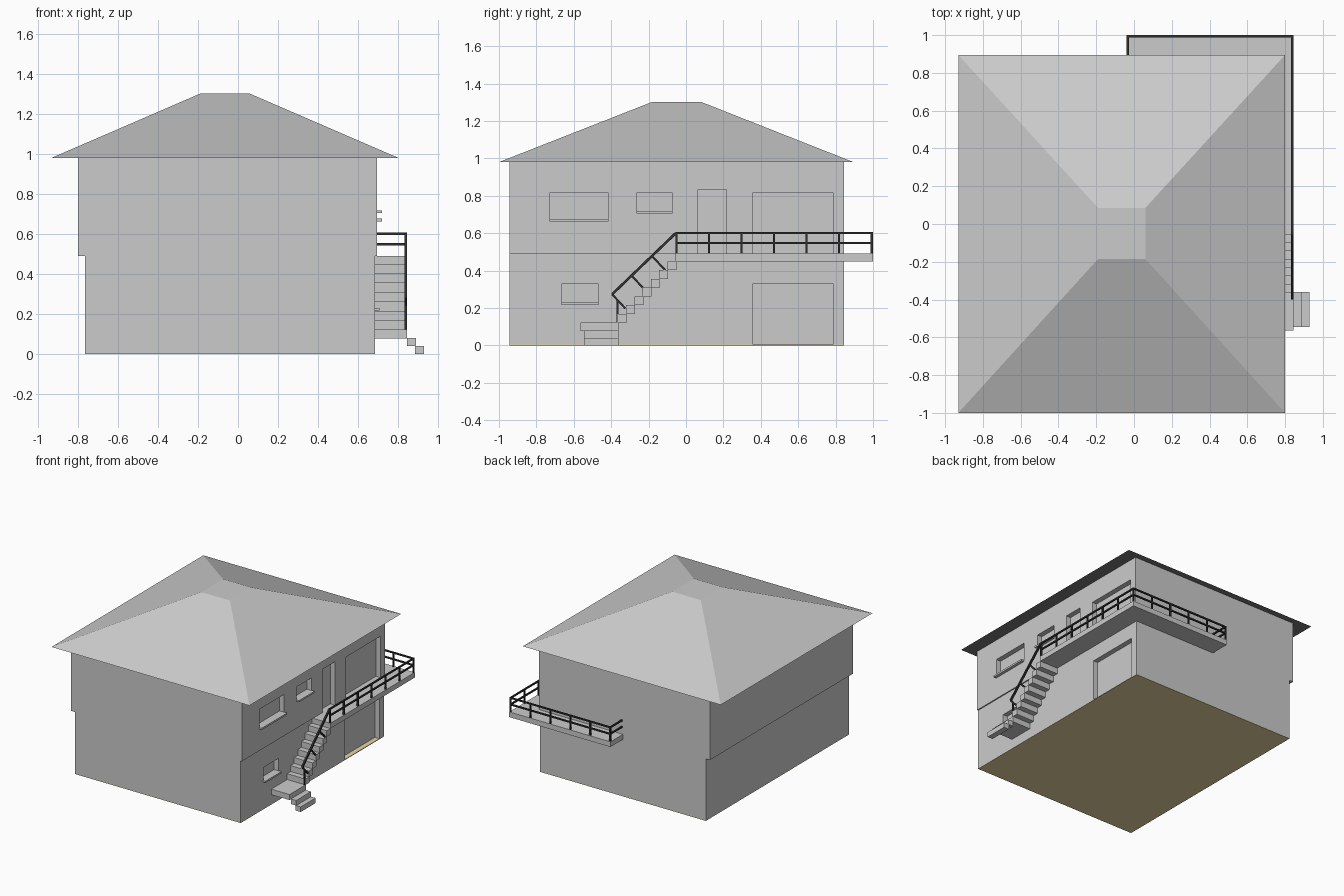
import bpy, bmesh
from mathutils import Vector, Matrix

if "Cube" in bpy.data.objects:
    bpy.data.objects.remove(bpy.data.objects["Cube"])


def material(name, r, g, b):
    m = bpy.data.materials.new(name)
    m.diffuse_color = (r, g, b, 1)
    m.use_nodes = True
    m.node_tree.nodes["Principled BSDF"].inputs["Base Color"].default_value = m.diffuse_color
    return m


GREY = material("light grey", 0.6, 0.6, 0.6)
DARK = material("dark grey", 0.18, 0.18, 0.18)
BLACK = material("railing black", 0.03, 0.03, 0.03)
BEIGE = material("floor beige", 0.78, 0.67, 0.37)


def finish(bm, name, *mats):
    bmesh.ops.recalc_face_normals(bm, faces=bm.faces[:])
    me = bpy.data.meshes.new(name)
    bm.to_mesh(me)
    bm.free()
    for m in mats:
        me.materials.append(m)
    ob = bpy.data.objects.new(name, me)
    bpy.context.collection.objects.link(ob)
    return ob


def add_box(bm, x0, x1, y0, y1, z0, z1):
    mat = Matrix.Translation(((x0 + x1) / 2, (y0 + y1) / 2, (z0 + z1) / 2))
    mat = mat @ Matrix.Diagonal((x1 - x0, y1 - y0, z1 - z0, 1))
    bmesh.ops.create_cube(bm, size=1, matrix=mat)


def boxes(name, mat, *dims):
    bm = bmesh.new()
    for d in dims:
        add_box(bm, *d)
    return finish(bm, name, mat)


def add_bar(bm, a, b, t=0.011):
    """Square bar of thickness t between two points."""
    a, b = Vector(a), Vector(b)
    d = b - a
    rot = d.to_track_quat('Z', 'Y').to_matrix().to_4x4()
    mat = Matrix.Translation((a + b) / 2) @ rot @ Matrix.Diagonal((t, t, d.length, 1))
    bmesh.ops.create_cube(bm, size=1, matrix=mat)


def cut(target, name, dims):
    cutter = boxes(name, GREY, *dims)
    cutter.hide_render = True
    cutter.hide_viewport = True
    mod = target.modifiers.new("openings", 'BOOLEAN')
    mod.operation = 'DIFFERENCE'
    mod.solver = 'EXACT'
    mod.object = cutter


YF, YB = -0.945, 0.845      # front and back wall planes
LOW, UP = 0.685, 0.695      # right wall planes of the two storeys
MID, EAVE = 0.49, 0.98      # storey heights
DEPTH = 0.04                # recess of doors and windows

# storeys and floor slab
boxes("floor_slab", BEIGE, (-0.765, LOW, YF, YB, 0, 0.005))
lower = boxes("lower_walls", GREY, (-0.765, LOW, YF, YB, 0.005, MID))
upper = boxes("upper_walls", GREY, (-0.80, UP, YF, YB, MID, EAVE))

# recessed windows, door and wide openings in the right wall
cut(lower, "lower_cutter", [(LOW - DEPTH, 0.8, -0.663, -0.47, 0.23, 0.33),
                            (LOW - DEPTH, 0.8, 0.358, 0.786, -0.05, 0.33)])
cut(upper, "upper_cutter", [(UP - DEPTH, 0.8, -0.727, -0.417, 0.676, 0.817),
                            (UP - DEPTH, 0.8, -0.262, -0.075, 0.717, 0.817),
                            (UP - DEPTH, 0.8, 0.064, 0.217, 0.45, 0.833),
                            (UP - DEPTH, 0.8, 0.358, 0.786, 0.45, 0.817)])

# window sills
boxes("window_sills", GREY,
      (LOW - DEPTH, LOW + 0.022, -0.666, -0.467, 0.217, 0.23),
      (UP - DEPTH, UP + 0.024, -0.73, -0.414, 0.662, 0.676),
      (UP - DEPTH, UP + 0.024, -0.265, -0.072, 0.704, 0.717))

# hipped roof with a flat top and a dark underside
bm = bmesh.new()
base = [bm.verts.new((x, y, EAVE)) for x, y in ((-0.93, -1), (0.80, -1), (0.80, 0.895), (-0.93, 0.895))]
top = [bm.verts.new((x, y, 1.30)) for x, y in ((-0.19, -0.185), (0.06, -0.185), (0.06, 0.085), (-0.19, 0.085))]
bm.faces.new(top)
bm.faces.new(base[::-1]).material_index = 1
for i in range(4):
    j = (i + 1) % 4
    bm.faces.new((base[i], base[j], top[j], top[i]))
finish(bm, "roof", GREY, DARK)

# L-shaped balcony deck along the right and back walls
Y0, OUT = -0.055, 0.845
bm = bmesh.new()
outline = [(LOW, Y0), (OUT, Y0), (OUT, 1.0), (-0.04, 1.0), (-0.04, YB), (LOW, YB)]
face = bm.faces.new([bm.verts.new((x, y, 0.449)) for x, y in outline])
ext = bmesh.ops.extrude_face_region(bm, geom=[face])["geom"]
bmesh.ops.translate(bm, vec=(0, 0, 0.041), verts=[v for v in ext if isinstance(v, bmesh.types.BMVert)])
finish(bm, "balcony_deck", GREY)

# stairs: seven flight steps, landing and two side steps
run, rise = 0.0443, 0.0467
flight = [(LOW, OUT, -0.365 + i * run, -0.365 + (i + 1) * run + 0.004,
           0.122 + i * rise, 0.122 + (i + 1) * rise) for i in range(7)]
boxes("stair_flight", GREY, *flight)
boxes("stair_landing", GREY, (LOW, OUT, -0.563, -0.36, 0.078, 0.122))
boxes("entry_steps", GREY, (0.845, 0.89, -0.545, -0.36, 0.04, 0.08),
      (0.885, 0.93, -0.545, -0.36, 0, 0.04))

# balcony railing: two rails and evenly spaced posts
RX, RY, RL, RT = 0.838, 0.993, -0.033, 0.60
bm = bmesh.new()
for z in (RT, 0.548):
    add_bar(bm, (RX, Y0, z), (RX, RY + 0.005, z))
    add_bar(bm, (RX, RY, z), (RL - 0.005, RY, z))
    add_bar(bm, (RL, RY, z), (RL, YB, z))
for i in range(7):
    y = Y0 + 0.005 + i * (RY - Y0 - 0.005) / 6
    add_bar(bm, (RX, y, MID), (RX, y, RT))
for i in range(1, 6):
    x = RX + i * (RL - RX) / 5
    add_bar(bm, (x, RY, MID), (x, RY, RT))
finish(bm, "balcony_railing", BLACK)

# sloping stair railing with posts square to the slope
bm = bmesh.new()
add_bar(bm, (RX, Y0, RT), (RX, -0.395, 0.273), 0.014)
for y, z in ((-0.182, 0.478), (-0.291, 0.373), (-0.395, 0.273)):
    add_bar(bm, (RX, y, z), (RX, y + 0.071, z - 0.076))
add_bar(bm, (RX, -0.367, 0.122), (RX, -0.367, 0.245))
finish(bm, "stair_railing", BLACK)
